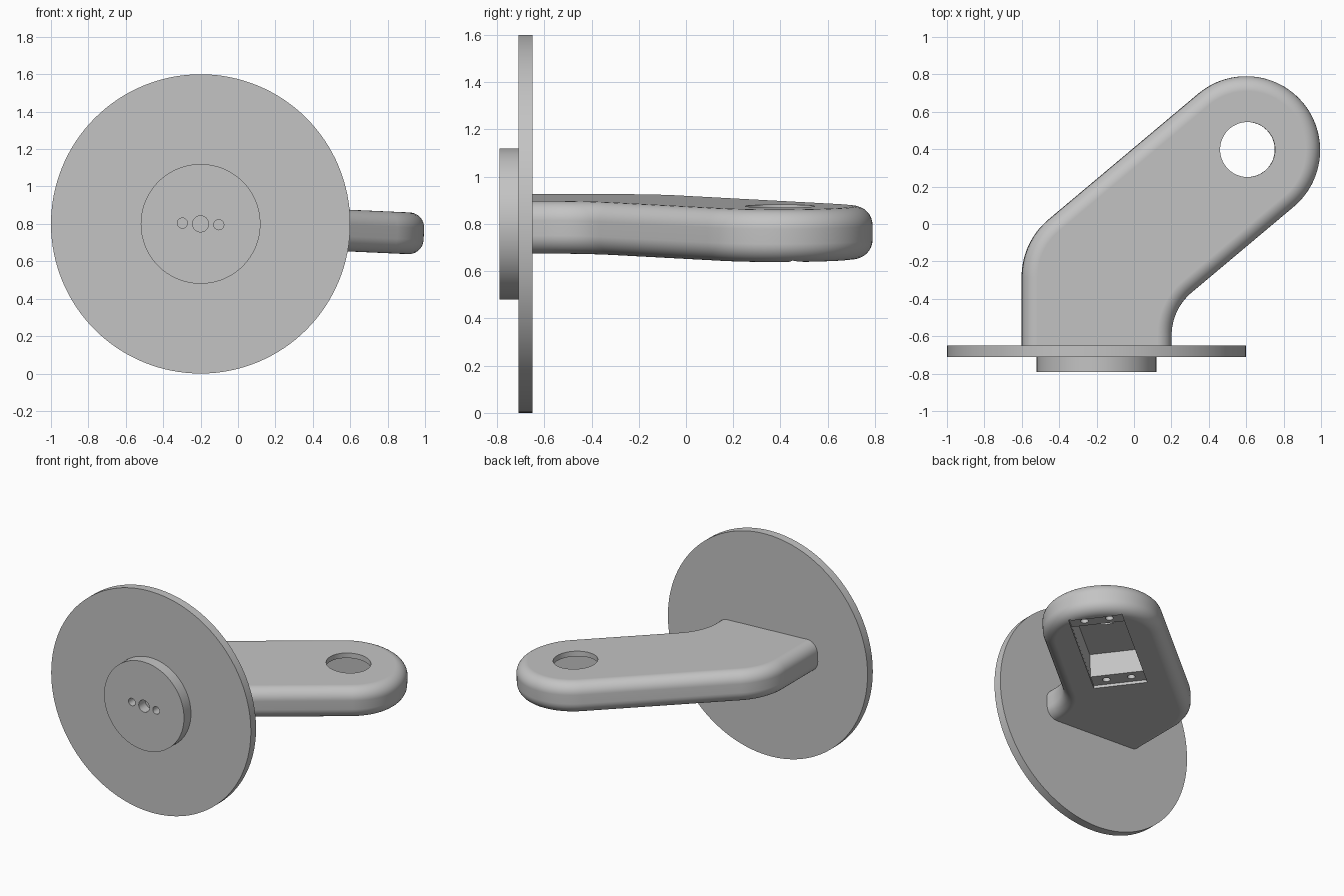
import bpy, bmesh, math
from mathutils import Vector, Matrix

cube = bpy.data.objects.get("Cube")
if cube:
    bpy.data.objects.remove(cube, do_unlink=True)

grey = bpy.data.materials.new("plain_grey")
grey.use_nodes = True
grey.diffuse_color = (0.55, 0.55, 0.55, 1)
grey.node_tree.nodes["Principled BSDF"].inputs["Base Color"].default_value = grey.diffuse_color

# The whole bracket shares one frame: the hub centre, rolled slightly about y
ORIGIN, ROLL = (-0.2, 0, 0.8), 0.045
HALF = 0.1115               # half the arm thickness
FILLET = 0.08
TIP, TIP_R = Vector((0.8, 0.395)), 0.395
ARM_ANGLE = math.radians(40)
along = Vector((math.cos(ARM_ANGLE), math.sin(ARM_ANGLE)))
across = Vector((along.y, -along.x))


def make_object(name, bm):
    bmesh.ops.recalc_face_normals(bm, faces=bm.faces)
    mesh = bpy.data.meshes.new(name)
    bm.to_mesh(mesh)
    bm.free()
    mesh.materials.append(grey)
    obj = bpy.data.objects.new(name, mesh)
    bpy.context.collection.objects.link(obj)
    obj.location = ORIGIN
    obj.rotation_euler.y = ROLL
    return obj


def cylinder(name, radius, center, length, axis="Z", sides=128):
    bm = bmesh.new()
    turn = Matrix.Rotation(math.pi / 2, 4, "X") if axis == "Y" else Matrix()
    bmesh.ops.create_cone(bm, cap_ends=True, segments=sides, radius1=radius, radius2=radius,
                          depth=length, matrix=Matrix.Translation(center) @ turn)
    return make_object(name, bm)


def pocket(name, start, end, width, z0, z1):
    """Box aligned with the arm; start and end are distances from the tip centre."""
    bm = bmesh.new()
    mid = TIP + along * (start + end) / 2
    place = Matrix.Translation((mid.x, mid.y, (z0 + z1) / 2)) @ Matrix.Rotation(ARM_ANGLE, 4, "Z")
    bmesh.ops.create_cube(bm, size=1, matrix=place @ Matrix.Diagonal((end - start, width, z1 - z0, 1)))
    return make_object(name, bm)


def cut(target, cutters):
    bpy.context.view_layer.objects.active = target
    for cutter in cutters:
        cutter.hide_render = True
        mod = target.modifiers.new("cut", "BOOLEAN")
        mod.operation, mod.solver, mod.object = "DIFFERENCE", "EXACT", cutter
        bpy.ops.object.modifier_apply(modifier=mod.name)
        bpy.data.objects.remove(cutter, do_unlink=True)


def arc(center, radius, a0, a1, steps):
    return [Vector(center) + radius * Vector((math.cos(a), math.sin(a)))
            for a in (math.radians(a0 + (a1 - a0) * i / steps) for i in range(steps + 1))]


def bend(x, through, side, radius, a0, a1):
    """Arc tangent to the upright line at x and to the slanted edge of the arm."""
    corner = Vector((x, through.y + (x - through.x) * math.tan(ARM_ANGLE)))
    drop = radius * math.tan((math.pi / 2 - ARM_ANGLE) / 2)
    return arc((x + side * radius, corner.y - drop), radius, a0, a1, 16)


# Arm: bent plate outline with rounded tip and rounded rims
BACK = -0.68
outer = TIP - across * TIP_R
inner = TIP + across * TIP_R
outline = [Vector((0.4, BACK))]
outline += bend(0.4, inner, 1, 0.3, 180, 130)
outline += arc(TIP, TIP_R, -50, 130, 48)
outline += bend(-0.4, outer, 1, 0.4, 130, 180)
outline += [Vector((-0.4, BACK))]

bm = bmesh.new()
base = bm.faces.new([bm.verts.new((p.x, p.y, -HALF)) for p in outline])
top = bmesh.ops.extrude_face_region(bm, geom=[base])["geom"]
bmesh.ops.translate(bm, vec=(0, 0, 2 * HALF), verts=[v for v in top if isinstance(v, bmesh.types.BMVert)])
rims = [e for e in bm.edges if abs(e.verts[0].co.z - e.verts[1].co.z) < 1e-5
        and max(v.co.y for v in e.verts) > BACK + 1e-4]
bmesh.ops.bevel(bm, geom=rims, offset=FILLET, segments=8, profile=0.5,
                affect="EDGES", clamp_overlap=False)
arm = make_object("arm", bm)

# Underside seat: shallow flange recess, deep body pocket, shaft hole and screw holes
LEDGE = -HALF + 0.02
cutters = [
    pocket("flange_cutter", -0.655, 0.3, 0.356, -HALF - 0.1, LEDGE),
    pocket("body_cutter", -0.53, 0.178, 0.355, -HALF - 0.1, HALF - 0.037),
    cylinder("shaft_cutter", 0.147, (TIP.x + 0.003, TIP.y + 0.003, HALF), 0.3, sides=64),
]
for reach in (-0.592, 0.24):
    for side in (-0.083, 0.083):
        p = TIP + along * reach + across * side
        cutters.append(cylinder("screw_cutter", 0.026, (p.x, p.y, LEDGE), 0.16, sides=24))
cut(arm, cutters)

# Round flange and the hub in front of it
flange = cylinder("round_flange", 0.8, (0, -0.68, 0), 0.06, "Y")
hub = cylinder("hub", 0.32, (0, -0.75, 0), 0.08, "Y")
cut(hub, [cylinder("hub_cutter", r, (x, -0.79, 0), 0.15, "Y", 32)
          for x, r in ((-0.0975, 0.027), (0, 0.043), (0.0975, 0.027))])

# Smooth the curved walls, keep the rims crisp
for obj in (arm, flange, hub):
    bpy.ops.object.select_all(action="DESELECT")
    obj.select_set(True)
    bpy.context.view_layer.objects.active = obj
    bpy.ops.object.shade_smooth_by_angle(angle=math.radians(30))
    mod = obj.modifiers.new("even_normals", "WEIGHTED_NORMAL")
    mod.keep_sharp = True
